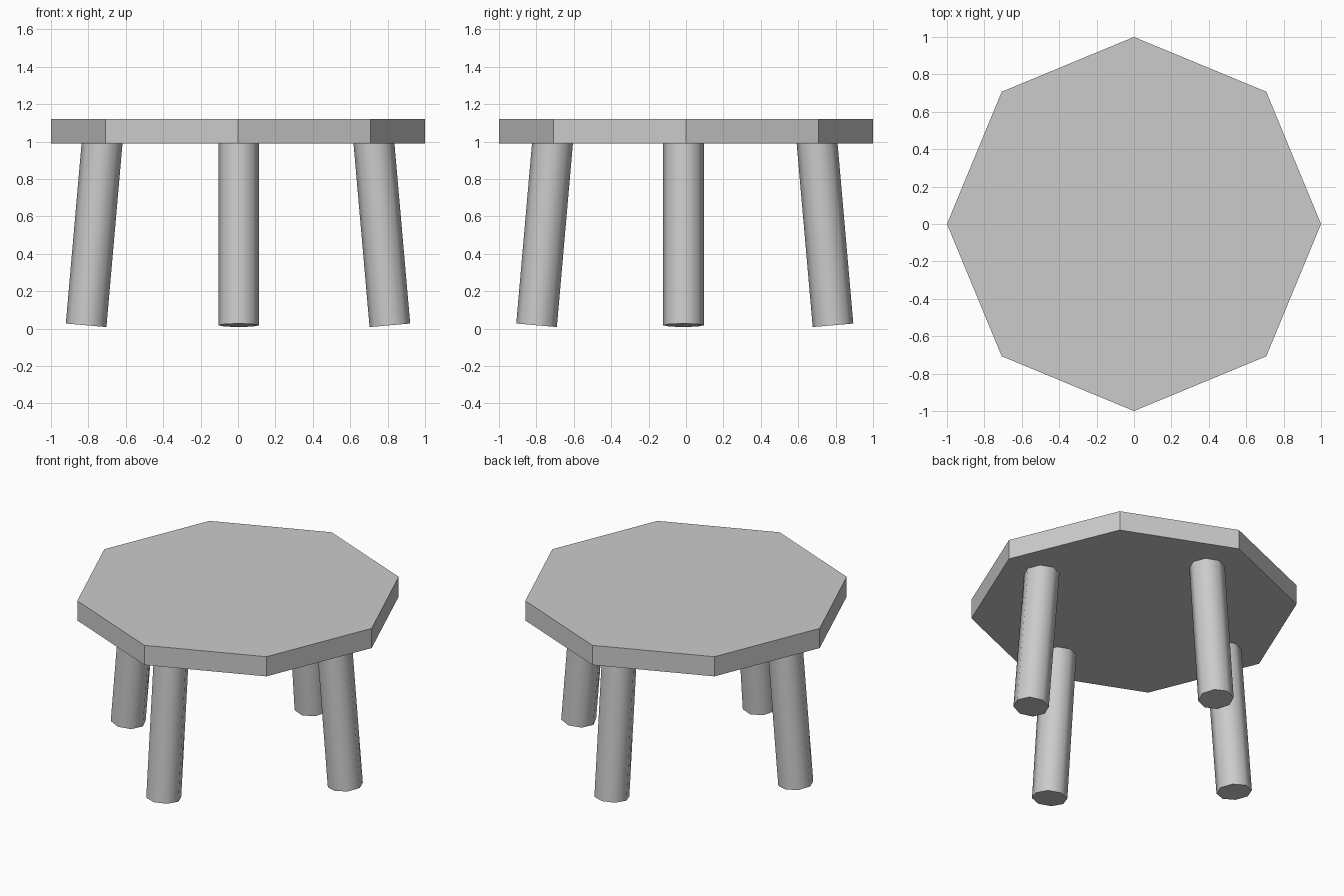
import bpy
from math import radians, tan
from mathutils import Vector

if "Cube" in bpy.data.objects:
    bpy.data.objects.remove(bpy.data.objects["Cube"])


# Eight-sided cylinder, corners on the x and y axes
def octagon(name, radius, depth, location, rotation=(0, 0, 0)):
    bpy.ops.mesh.primitive_cylinder_add(vertices=8, radius=radius, depth=depth,
                                        location=location, rotation=rotation)
    obj = bpy.context.object
    obj.name = name
    return obj


# Seat: flat octagonal slab
octagon("seat", 1.0, 0.133, (0, 0, 1.0555))

# Legs: foot centre and outward direction, each splayed by 5 degrees
SPLAY = radians(5)
FOOT_Z, TOP_Z = 0.018, 1.03
legs = [
    ("right_leg", (0.812, -0.013), (1, 0)),
    ("left_leg", (-0.812, -0.013), (-1, 0)),
    ("back_leg", (0.004, 0.786), (0, 1)),
    ("front_leg", (0.004, -0.799), (0, -1)),
]
for name, (x, y), (dx, dy) in legs:
    inset = (TOP_Z - FOOT_Z) * tan(SPLAY)
    foot = Vector((x, y, FOOT_Z))
    top = Vector((x - dx * inset, y - dy * inset, TOP_Z))
    octagon(name, 0.109, (top - foot).length, (foot + top) / 2,
            (dy * SPLAY, -dx * SPLAY, 0))
    bpy.ops.object.shade_smooth_by_angle(angle=radians(50))
